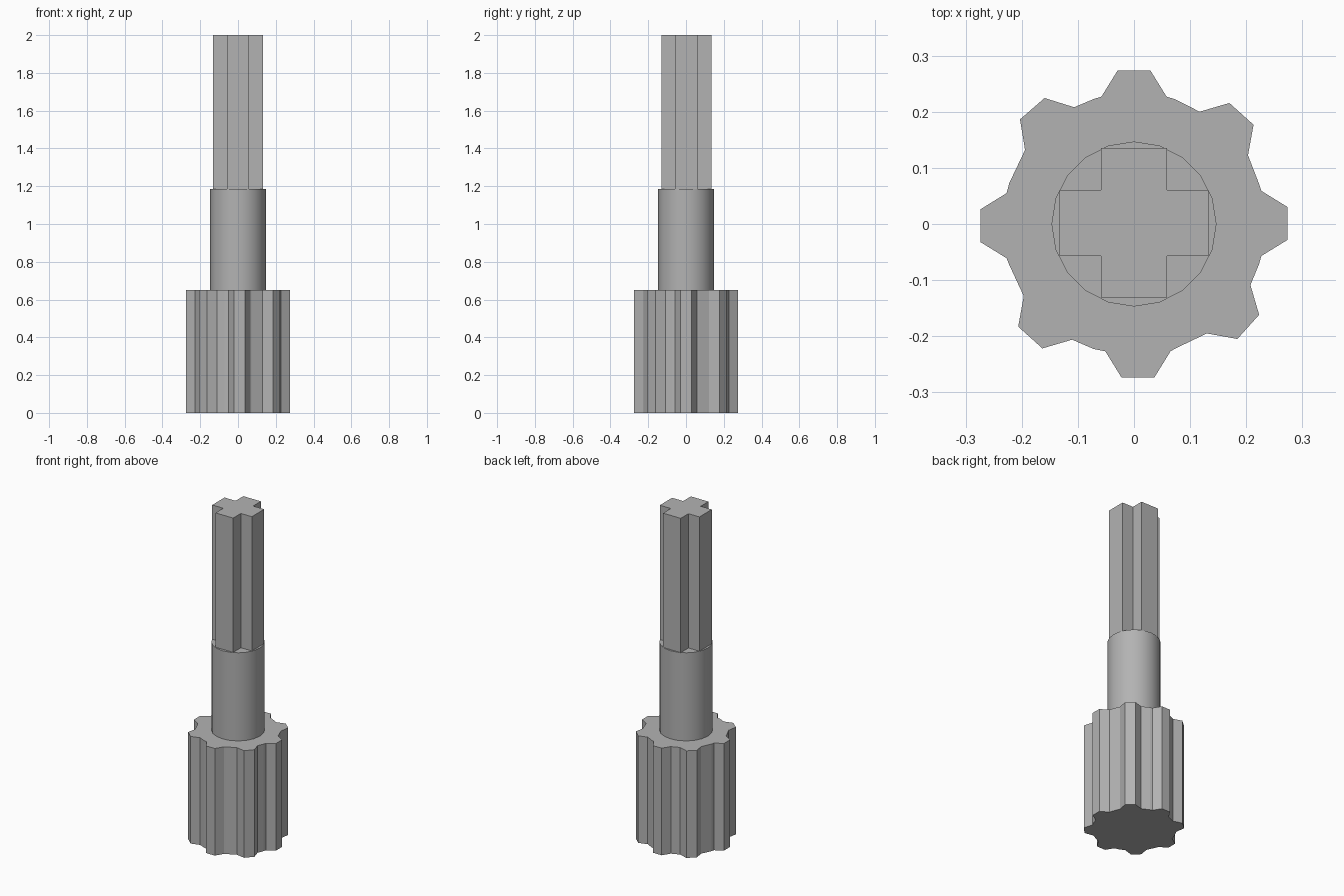
import bpy
import bmesh
from math import radians
from mathutils import Vector, Matrix

cube = bpy.data.objects.get("Cube")
if cube:
    bpy.data.objects.remove(cube, do_unlink=True)

# Single grey material
grey = bpy.data.materials.new("plain grey")
grey.use_nodes = True
colour = (0.45, 0.45, 0.45, 1)
grey.diffuse_color = colour
grey.node_tree.nodes["Principled BSDF"].inputs["Base Color"].default_value = colour


def polar(radius, degrees):
    return Matrix.Rotation(radians(degrees), 2) @ Vector((radius, 0))


def extrude_profile(name, points, bottom, top):
    """Prism from a counter-clockwise outline."""
    bm = bmesh.new()
    face = bm.faces.new([bm.verts.new((p[0], p[1], bottom)) for p in points])
    result = bmesh.ops.extrude_face_region(bm, geom=[face], use_keep_orig=True)
    raised = [v for v in result["geom"] if isinstance(v, bmesh.types.BMVert)]
    bmesh.ops.translate(bm, verts=raised, vec=(0, 0, top - bottom))
    bmesh.ops.recalc_face_normals(bm, faces=bm.faces)
    mesh = bpy.data.meshes.new(name)
    bm.to_mesh(mesh)
    bm.free()
    mesh.materials.append(grey)
    obj = bpy.data.objects.new(name, mesh)
    bpy.context.collection.objects.link(obj)
    return obj


GEAR_TOP, SHAFT_TOP, TOP = 0.65, 1.185, 2.0
BODY, ROOT, TIP = 0.234, 0.227, 0.274
ROOT_HALF, TIP_HALF = 0.058, 0.029

# Toothed gear: each tooth has a direction and a small sideways shift
teeth = [(0, 0.001), (48, -0.011), (90, 0), (131, 0.002),
         (180, 0.003), (228, -0.002), (270, 0.007), (318, 0)]
outline = []
for angle, shift in teeth:
    turn = Matrix.Rotation(radians(angle), 2)
    tooth = [turn @ Vector((r, side + shift)) for r, side in (
        (ROOT, -ROOT_HALF), (TIP, -TIP_HALF), (TIP, TIP_HALF), (ROOT, ROOT_HALF))]
    if angle % 90 == 0:
        tooth = [polar(BODY, angle - 18)] + tooth + [polar(BODY, angle + 18)]
    outline += tooth
extrude_profile("gear", outline, 0, GEAR_TOP)

# Round shaft
SIDES = 20
shaft = extrude_profile("round_shaft", [polar(0.147, i * 360 / SIDES) for i in range(SIDES)],
                        GEAR_TOP - 0.002, SHAFT_TOP)

# Cross-shaped axle
ARM, HALF = 0.133, 0.059
quarter = [Vector((ARM, -HALF)), Vector((ARM, HALF)), Vector((HALF, HALF))]
cross = [Matrix.Rotation(radians(90 * i), 2) @ p for i in range(4) for p in quarter]
axle = extrude_profile("cross_axle", cross, SHAFT_TOP - 0.002, TOP)
axle.location.y = 0.002

# Smooth the round shaft, keeping its rims sharp
bpy.ops.object.select_all(action='DESELECT')
shaft.select_set(True)
bpy.context.view_layer.objects.active = shaft
bpy.ops.object.shade_smooth_by_angle(angle=radians(30))
